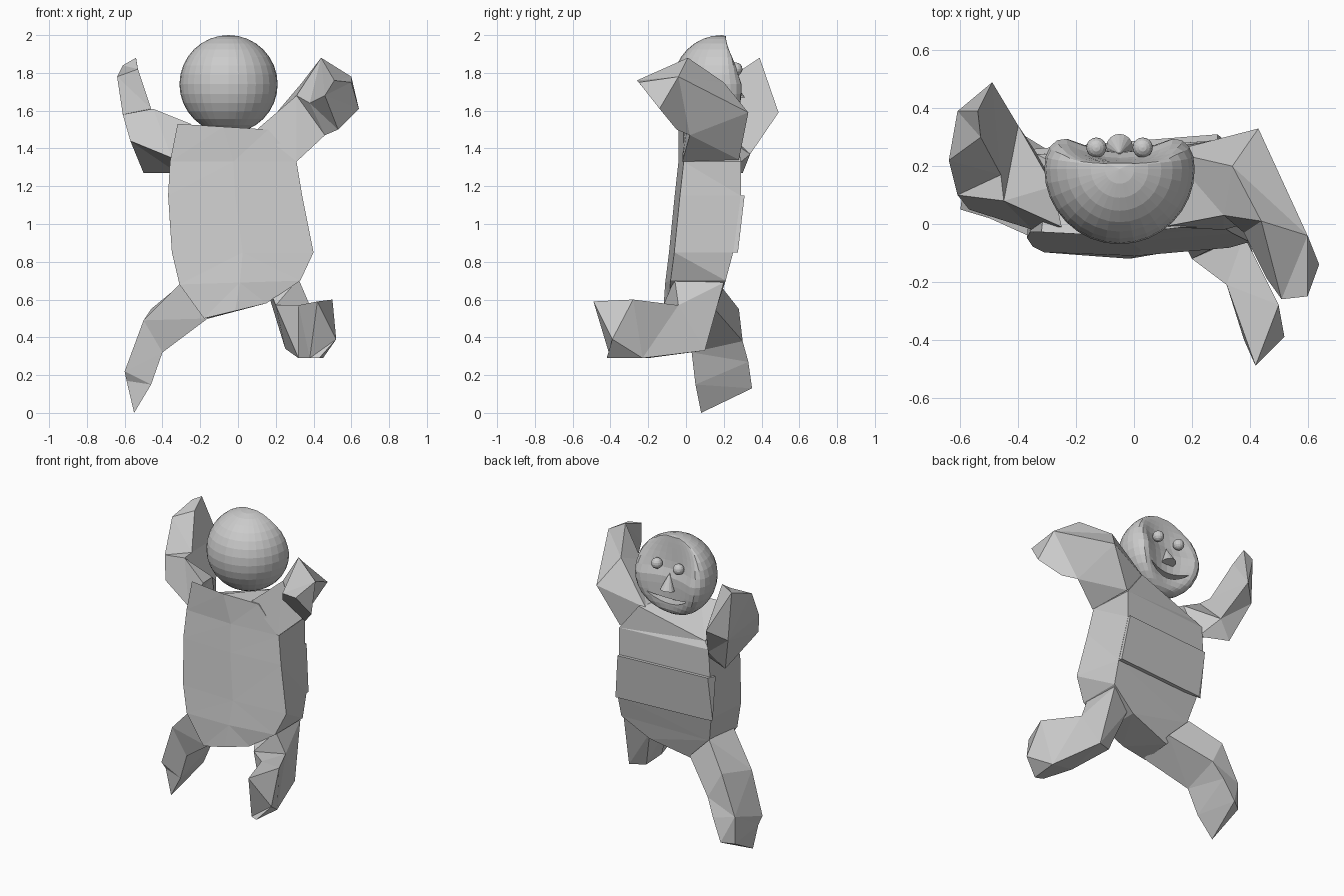
import bpy
import bmesh
import math
from mathutils import Vector, Matrix

default = bpy.data.objects.get("Cube")
if default:
    bpy.data.objects.remove(default, do_unlink=True)

GREY = (0.6, 0.6, 0.6, 1.0)
clay = bpy.data.materials.new("plain grey")
clay.use_nodes = True
clay.diffuse_color = GREY
clay.node_tree.nodes["Principled BSDF"].inputs["Base Color"].default_value = GREY


def finish(name, bm):
    """Turn a bmesh into a flat-shaded object with the clay material."""
    bmesh.ops.recalc_face_normals(bm, faces=bm.faces)
    mesh = bpy.data.meshes.new(name)
    bm.to_mesh(mesh)
    bm.free()
    mesh.materials.append(clay)
    obj = bpy.data.objects.new(name, mesh)
    bpy.context.collection.objects.link(obj)
    return obj


def loft(name, sections):
    """Skin a closed body through matching cross-sections."""
    bm = bmesh.new()
    rings = [[bm.verts.new(p) for p in section] for section in sections]
    for low, high in zip(rings, rings[1:]):
        count = len(low)
        for i in range(count):
            j = (i + 1) % count
            bm.faces.new((low[i], low[j], high[j], high[i]))
    bm.faces.new(rings[0])
    bm.faces.new(rings[-1])
    bmesh.ops.triangulate(bm, faces=bm.faces)
    return finish(name, bm)


def slab(x_low, x_high, z_low, z_high, front, back, inset=.04, drop=0):
    """One torso section: bulging front, back narrowed and skewed."""
    middle = ((x_low + x_high) / 2, front, (z_low + z_high) / 2)
    return [(x_low, front + .012, z_low), middle, (x_high, front + .028, z_high),
            (x_high - inset, back, z_high), (x_low + .025, back - .05, z_low - drop)]


# Torso, wide at the hips and leaning back toward the shoulders
loft("torso", [
    slab(-.18, .15, .5, .58, -.12, .17, 0),
    slab(-.31, .33, .68, .7, -.11, .21, 0),
    slab(-.35, .4, .85, .85, -.09, .25, .07),
    slab(-.37, .34, 1.15, 1.15, -.06, .29, .05),
    slab(-.36, .31, 1.33, 1.33, -.04, .29, .02),
    slab(-.32, .16, 1.53, 1.5, -.04, .27, 0, .16),
])

# Raised band across the face side of the body, its ends flush with the sides
loft("waist_band", [
    slab(-.345, .328, .85, .85, .2, .275, 0),
    slab(-.367, .289, 1.15, 1.15, .2, .31, 0),
])

# Limbs: each section runs round the limb from body to tip
loft("left_arm", [
    [(.1, -.01, 1.5), (.12, .25, 1.49), (.29, .28, 1.34), (.31, -.02, 1.33)],
    [(.31, .03, 1.68), (.34, .2, 1.75), (.43, .33, 1.59), (.46, .02, 1.47)],
    [(.38, -.03, 1.64), (.44, .01, 1.88), (.6, -.04, 1.78), (.53, -.05, 1.5)],
    [(.46, -.19, 1.68), (.51, -.26, 1.76), (.6, -.25, 1.75), (.64, -.14, 1.61)],
])
loft("right_arm", [
    [(-.25, -.01, 1.53), (-.28, .13, 1.51), (-.32, .22, 1.27), (-.35, -.02, 1.35)],
    [(-.45, .08, 1.61), (-.4, .34, 1.37), (-.5, .3, 1.27), (-.57, .05, 1.44)],
    [(-.46, .17, 1.61), (-.49, .49, 1.59), (-.59, .4, 1.52), (-.61, .1, 1.58)],
    [(-.53, .3, 1.82), (-.54, .39, 1.88), (-.61, .39, 1.84), (-.64, .22, 1.78)],
])
loft("left_leg", [
    [(.18, -.08, .62), (.32, -.06, .71), (.32, .2, .69), (.17, .14, .6)],
    [(.2, -.12, .57), (.38, -.04, .57), (.35, .1, .33), (.25, .06, .34)],
    [(.32, -.21, .57), (.5, -.28, .6), (.45, -.23, .29), (.32, -.2, .29)],
    [(.42, -.49, .59), (.52, -.39, .39), (.43, -.42, .29), (.38, -.4, .29)],
])
loft("right_leg", [
    [(-.3, -.07, .69), (-.29, .17, .69), (-.14, .16, .54), (-.16, -.1, .5)],
    [(-.5, .02, .49), (-.46, .28, .55), (-.37, .3, .38), (-.4, .03, .32)],
    [(-.6, .05, .22), (-.57, .3, .3), (-.43, .33, .27), (-.46, .05, .15)],
    [(-.59, .08, .17), (-.57, .3, .12), (-.5, .35, .13), (-.55, .08, 0)],
])

# Head: a ball whose face side is pressed into a soft, shallow dish
CENTRE = Vector((-.05, .19, 1.74))
RADIUS = .26
BLEND = .12
bm = bmesh.new()
bmesh.ops.create_uvsphere(bm, u_segments=32, v_segments=16, radius=RADIUS,
                          matrix=Matrix.Translation(CENTRE))
for v in bm.verts:
    across = (v.co.x - CENTRE.x) / RADIUS
    fade = min(1, (2 - v.co.z) / .2)
    limit = min(.31, .285 - .37 * (v.co.z - 1.8))
    limit -= .06 * fade * max(0, 1 - 1.7 * across ** 2)
    if v.co.y > CENTRE.y + .001:
        overlap = max(0, BLEND - abs(v.co.y - limit)) / BLEND
        pressed = min(v.co.y, limit) - fade * overlap ** 2 * BLEND / 4
        v.co.y = max(CENTRE.y, pressed)
head = finish("head", bm)

# Smiling mouth carved into the head with a crescent cutter
STEPS = 12
ts = [2 * i / STEPS - 1 for i in range(STEPS + 1)]
lower = [(CENTRE.x + .15 * t, 1.565 + .06 * t * t) for t in ts]
upper = [(CENTRE.x + .15 * t, 1.6 + .025 * t * t) for t in reversed(ts[1:-1])]
outline = lower + upper
cutter = loft("mouth_cutter", [[(x, y, z) for x, z in outline] for y in (.19, .6)])
cutter.hide_render = True
carve = head.modifiers.new("mouth", "BOOLEAN")
carve.operation = "DIFFERENCE"
carve.solver = "EXACT"
carve.object = cutter
bpy.context.view_layer.objects.active = head
bpy.ops.object.modifier_apply(modifier=carve.name)
bpy.data.objects.remove(cutter, do_unlink=True)

# Eyes
for side, name in ((1, "left_eye"), (-1, "right_eye")):
    bm = bmesh.new()
    spot = Vector((CENTRE.x + .08 * side, .264, 1.82))
    bmesh.ops.create_uvsphere(bm, u_segments=16, v_segments=8, radius=.035,
                              matrix=Matrix.Translation(spot))
    finish(name, bm)

# Nose, an upright cone tilted into the face
bm = bmesh.new()
tilt = Matrix.Translation((CENTRE.x, .255, 1.715)) @ Matrix.Rotation(math.radians(12), 4, "X")
bmesh.ops.create_cone(bm, cap_ends=True, segments=16, radius1=.046, radius2=0,
                      depth=.11, matrix=tilt)
finish("nose", bm)
